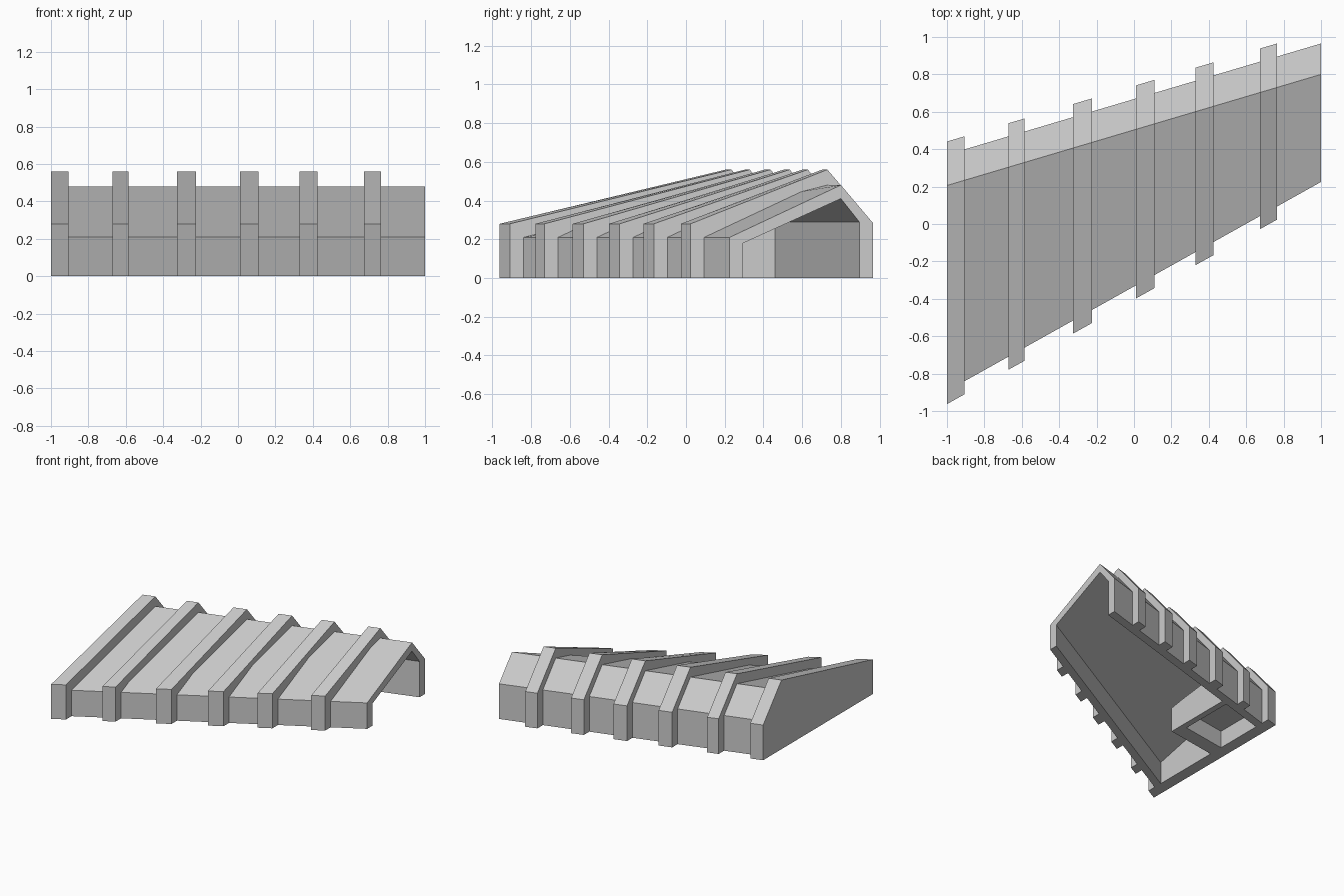
import bpy
import bmesh

if "Cube" in bpy.data.objects:
    bpy.data.objects.remove(bpy.data.objects["Cube"], do_unlink=True)

grey = bpy.data.materials.new("plain grey")
grey.use_nodes = True
grey.diffuse_color = (0.6, 0.6, 0.6, 1)
grey.node_tree.nodes["Principled BSDF"].inputs["Base Color"].default_value = (0.6, 0.6, 0.6, 1)


# Skewed plan lines: the hall narrows toward +x
def front(x):
    return -0.334 + 0.559 * x


def ridge(x):
    return 0.503 + 0.297 * x


def back(x):
    return 0.668 + 0.297 * x


def gable(x, grow, eave_front, peak, eave_back):
    """House-shaped section from front foot to back foot."""
    f, b = front(x) - grow, back(x) + grow
    return [(x, f, 0), (x, f, eave_front), (x, ridge(x), peak),
            (x, b, eave_back), (x, b, 0)]


def loft(name, start, end):
    """Solid between two matching rings of points."""
    bm = bmesh.new()
    a = [bm.verts.new(p) for p in start]
    b = [bm.verts.new(p) for p in end]
    bm.faces.new(a)
    bm.faces.new(b[::-1])
    for i in range(len(a)):
        j = (i + 1) % len(a)
        bm.faces.new((a[i], b[i], b[j], a[j]))
    bmesh.ops.recalc_face_normals(bm, faces=bm.faces)
    mesh = bpy.data.meshes.new(name)
    bm.to_mesh(mesh)
    bm.free()
    mesh.materials.append(grey)
    obj = bpy.data.objects.new(name, mesh)
    bpy.context.collection.objects.link(obj)
    return obj


def inner(x):
    return gable(x, -0.07, 0.18, 0.41, 0.29)


def shell_ring(x):
    return gable(x, 0, 0.21, 0.48, 0.285) + inner(x)[::-1]


def rib_outline(x):
    return gable(x, 0.07, 0.28, 0.56, 0.285)


def rib_ring(x):
    return rib_outline(x) + gable(x, -0.04, 0.19, 0.44, 0.287)[::-1]


# Closed end wall, then the hollow hall and its ribs
loft("end_wall", rib_outline(-1), rib_outline(-0.905))
loft("hall_shell", shell_ring(-0.905), shell_ring(1))
ribs = [(-0.67, -0.585), (-0.325, -0.225), (0.01, 0.11), (0.33, 0.425), (0.675, 0.765)]
for number, (x0, x1) in enumerate(ribs, 1):
    loft(f"rib_{number}", rib_ring(x0), rib_ring(x1))


# Small room in the back corner beside the end wall
def room_wall(name, plan, low, high_front, high_back):
    tops = [high_front, high_front, high_back, high_back]
    loft(name, [(x, y, low) for x, y in plan],
         [(x, y, z) for (x, y), z in zip(plan, tops)])


def room_front(x):
    return -0.05 + 0.16 * x


def room_plan(x0, x1, depth0, y_back=None):
    ends = [room_front(x) + depth0 for x in (x0, x1)]
    far = y_back or [back(x) - 0.05 for x in (x0, x1)]
    return [(x0, ends[0]), (x1, ends[1]), (x1, far[1]), (x0, far[0])]


X0, X1 = -0.91, -0.47
near = [room_front(x) + 0.12 for x in (X0, X1)]
room_wall("room_front_wall", room_plan(X0, X1, 0, near), 0, 0.2, 0.22)
room_wall("room_side_wall", room_plan(X1 - 0.05, X1, 0.12), 0, 0.22, 0.28)
room_wall("room_ceiling", room_plan(X0, X1 - 0.05, 0.12), 0.14, 0.22, 0.28)
